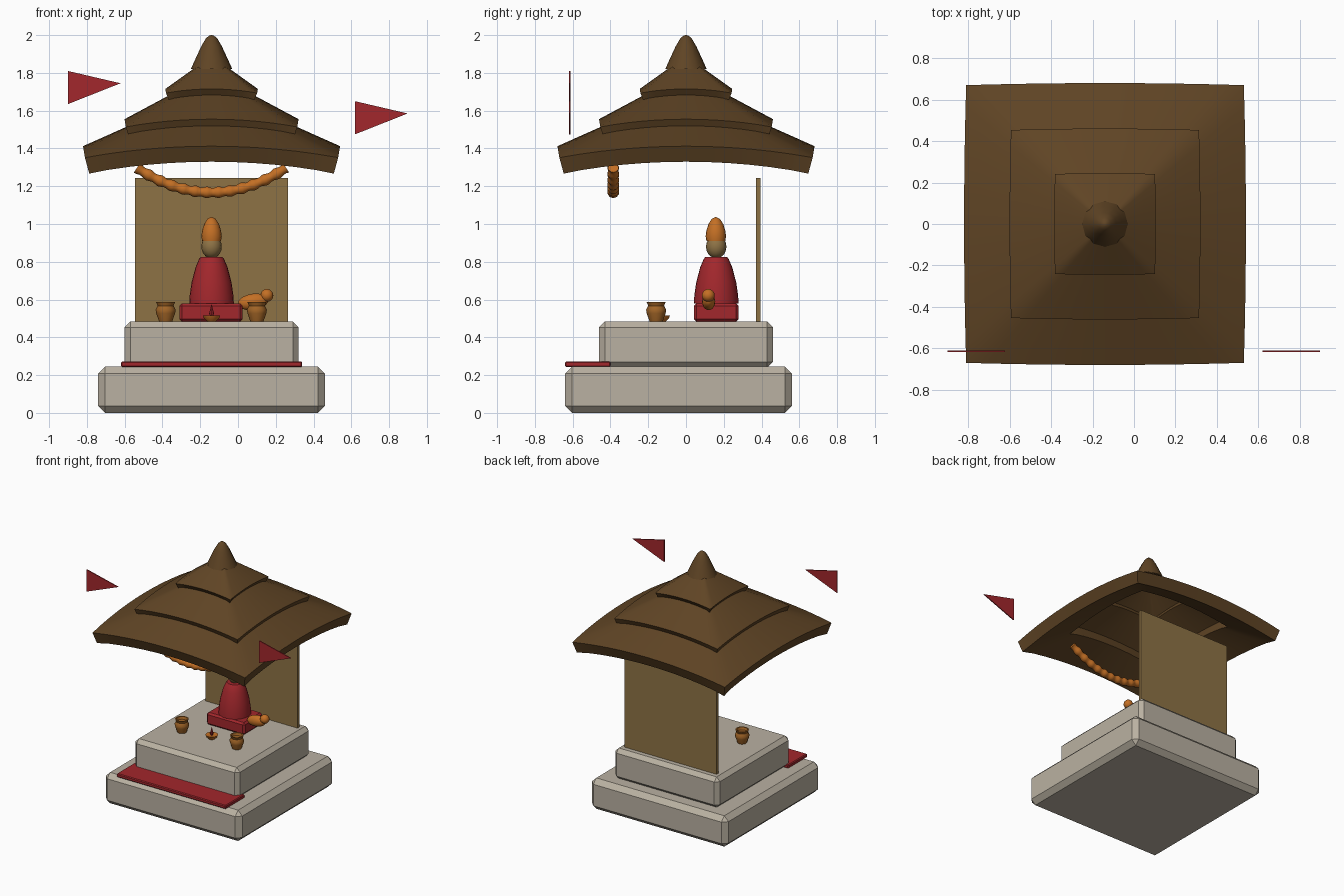
import bpy, bmesh, math
from mathutils import Vector

if "Cube" in bpy.data.objects:
    bpy.data.objects.remove(bpy.data.objects["Cube"])

CX = -0.14  # shrine axis


def material(name, rgb):
    m = bpy.data.materials.new(name)
    m.diffuse_color = (*rgb, 1)
    m.use_nodes = True
    m.node_tree.nodes["Principled BSDF"].inputs["Base Color"].default_value = m.diffuse_color
    return m


STONE = material("stone", (0.49, 0.44, 0.36))
RED = material("red cloth", (0.36, 0.02, 0.025))
ROOF = material("roof brown", (0.115, 0.058, 0.018))
GOLD = material("dull gold", (0.27, 0.17, 0.06))
ORANGE = material("marigold", (0.55, 0.16, 0.018))
CLAY = material("clay", (0.36, 0.13, 0.02))


def finish(name, bm, mat, loc=(0, 0, 0), smooth=None):
    bmesh.ops.recalc_face_normals(bm, faces=bm.faces)
    me = bpy.data.meshes.new(name)
    bm.to_mesh(me)
    bm.free()
    me.materials.append(mat)
    ob = bpy.data.objects.new(name, me)
    ob.location = loc
    bpy.context.collection.objects.link(ob)
    if smooth:
        bpy.ops.object.select_all(action='DESELECT')
        ob.select_set(True)
        bpy.context.view_layer.objects.active = ob
        bpy.ops.object.shade_smooth_by_angle(angle=math.radians(smooth))
    return ob


def box(name, lo, hi, mat, bevel=0):
    lo, hi = Vector(lo), Vector(hi)
    bm = bmesh.new()
    bmesh.ops.create_cube(bm, size=1)
    bmesh.ops.scale(bm, vec=hi - lo, verts=bm.verts)
    if bevel:
        bmesh.ops.bevel(bm, geom=bm.edges[:], offset=bevel, segments=1, affect='EDGES')
    return finish(name, bm, mat, (lo + hi) / 2)


def lathe(name, profile, mat, loc, sides=16, smooth=40):
    bm = bmesh.new()
    rings = [[bm.verts.new((r * math.cos(math.tau * i / sides),
                            r * math.sin(math.tau * i / sides), z))
              for i in range(sides)] for r, z in profile]
    for a, b in zip(rings, rings[1:]):
        for i in range(sides):
            j = (i + 1) % sides
            bm.faces.new((a[i], a[j], b[j], b[i]))
    bm.faces.new(rings[0][::-1])
    bm.faces.new(rings[-1])
    return finish(name, bm, mat, loc, smooth)


def ball(name, size, mat, loc, tilt=0):
    bm = bmesh.new()
    bmesh.ops.create_uvsphere(bm, u_segments=16, v_segments=10, radius=1)
    bmesh.ops.scale(bm, vec=size, verts=bm.verts)
    ob = finish(name, bm, mat, loc, 60)
    ob.rotation_euler.y = tilt
    return ob


def roof_tier(name, r_out, r_in, z, slope, thick, n=12):
    """Square hollow roof layer whose corners droop."""
    bm = bmesh.new()
    rings = []
    for k in range(5):
        r = r_out + (r_in - r_out) * k / 4
        ring = []
        for side in range(4):
            c, s = round(math.cos(side * math.pi / 2)), round(math.sin(side * math.pi / 2))
            for i in range(n):
                t = -1 + 2 * i / n
                f = r * (1.008 - 0.015 * t * t)
                x, y = f, f * t
                h = z + slope * (r_out - r) - 0.09 * r * t * t
                ring.append(bm.verts.new((x * c - y * s, x * s + y * c, h)))
        rings.append(ring)
    for a, b in zip(rings, rings[1:]):
        for i in range(4 * n):
            j = (i + 1) % (4 * n)
            bm.faces.new((a[i], a[j], b[j], b[i]))
    # thicken downward
    bmesh.ops.recalc_face_normals(bm, faces=bm.faces)
    if sum(f.normal.z for f in bm.faces) < 0:
        bmesh.ops.reverse_faces(bm, faces=bm.faces)
    bmesh.ops.solidify(bm, geom=bm.faces[:], thickness=thick)
    if min(v.co.z for v in bm.verts) > z - 0.09 * r_out - 0.3 * thick:
        raise RuntimeError("roof thickened the wrong way")
    return finish(name, bm, ROOF, (CX, 0, 0), 50)


# Stone plinths, cloth step and back panel
box("lower_plinth", (-0.74, -0.64, 0), (0.46, 0.56, 0.245), STONE, 0.037)
box("upper_plinth", (-0.60, -0.46, 0.24), (0.32, 0.46, 0.483), STONE, 0.03)
box("step_cloth", (-0.62, -0.64, 0.243), (0.34, -0.40, 0.272), RED, 0.006)
box("back_panel", (-0.545, 0.37, 0.48), (0.265, 0.395, 1.243), GOLD)

# Three-tier roof with finial
roof_tier("roof_lower", 0.675, 0.43, 1.412, 0.45, 0.09)
roof_tier("roof_middle", 0.457, 0.22, 1.555, 0.54, 0.04)
roof_tier("roof_upper", 0.243, 0.04, 1.715, 0.72, 0.04)
lathe("finial", [(0.11, 1.82), (0.085, 1.875), (0.055, 1.94), (0.03, 1.983), (0.012, 1.998), (0.003, 2.0)],
      ROOF, (CX, 0, 0), 12, 30)

# Seated figure on a cushion
box("cushion", (-0.31, 0.042, 0.483), (0.025, 0.278, 0.58), RED, 0.014)
lathe("robe", [(0.118, 0.58), (0.116, 0.62), (0.106, 0.69), (0.085, 0.77), (0.066, 0.815), (0.058, 0.825)],
      RED, (CX, 0.16, 0), 24)
ball("head", (0.054, 0.054, 0.062), GOLD, (CX, 0.16, 0.88))
lathe("crown", [(0.05, 0.91), (0.054, 0.935), (0.05, 0.965), (0.039, 1.0), (0.022, 1.027), (0.004, 1.036)],
      ORANGE, (CX, 0.158, 0), 16)

# Offering pots, oil lamp and flame
POT = [(0.034, 0), (0.05, 0.045), (0.053, 0.065), (0.042, 0.085), (0.05, 0.104), (0.04, 0.104), (0.034, 0.085)]
for side, x in (("left", -0.383), ("right", 0.1)):
    lathe(side + "_pot", POT, CLAY, (x, -0.158, 0.482), 12)
lathe("lamp_bowl", [(0.022, 0.483), (0.04, 0.5), (0.046, 0.515), (0.036, 0.512)], ORANGE, (CX, -0.13, 0), 14)
lathe("lamp_flame", [(0.007, 0.51), (0.013, 0.527), (0.007, 0.55), (0.001, 0.575)], RED, (CX, -0.13, 0), 8)

# Small resting animal
ball("animal_body", (0.082, 0.035, 0.043), ORANGE, (0.08, 0.12, 0.588), -0.15)
ball("animal_head", (0.034, 0.034, 0.034), ORANGE, (0.153, 0.118, 0.622))

# Rippled flower garland
bm = bmesh.new()
N, S = 64, 10
rings = []
for i in range(N + 1):
    t = -1 + 2 * i / N
    centre = Vector((CX + 0.395 * t, -0.385, 1.167 + 0.13 * t * t))
    normal = Vector((-0.26 * t, 0, 0.395)).normalized()
    r = 0.027 + 0.004 * math.cos(i * math.tau / 5)
    rings.append([bm.verts.new(centre + r * (normal * math.cos(a) + Vector((0, 1, 0)) * math.sin(a)))
                  for a in (math.tau * k / S for k in range(S))])
for a, b in zip(rings, rings[1:]):
    for k in range(S):
        bm.faces.new((a[k], a[(k + 1) % S], b[(k + 1) % S], b[k]))
bm.faces.new(rings[0])
bm.faces.new(rings[-1])
finish("garland", bm, ORANGE, smooth=50)

# Pennants
for side, x, z in (("left", -0.90, 1.81), ("right", 0.62, 1.65)):
    bm = bmesh.new()
    tri = bm.faces.new([bm.verts.new((x + u, -0.619, z - v)) for u, v in ((0, 0), (0, 0.175), (0.278, 0.065))])
    ext = bmesh.ops.extrude_face_region(bm, geom=[tri])
    bmesh.ops.translate(bm, vec=(0, 0.008, 0), verts=[g for g in ext["geom"] if isinstance(g, bmesh.types.BMVert)])
    if tri.is_valid and len(bm.faces) < 5:
        bm.faces.new(tri.verts[:][::-1])
    finish(side + "_pennant", bm, RED)
